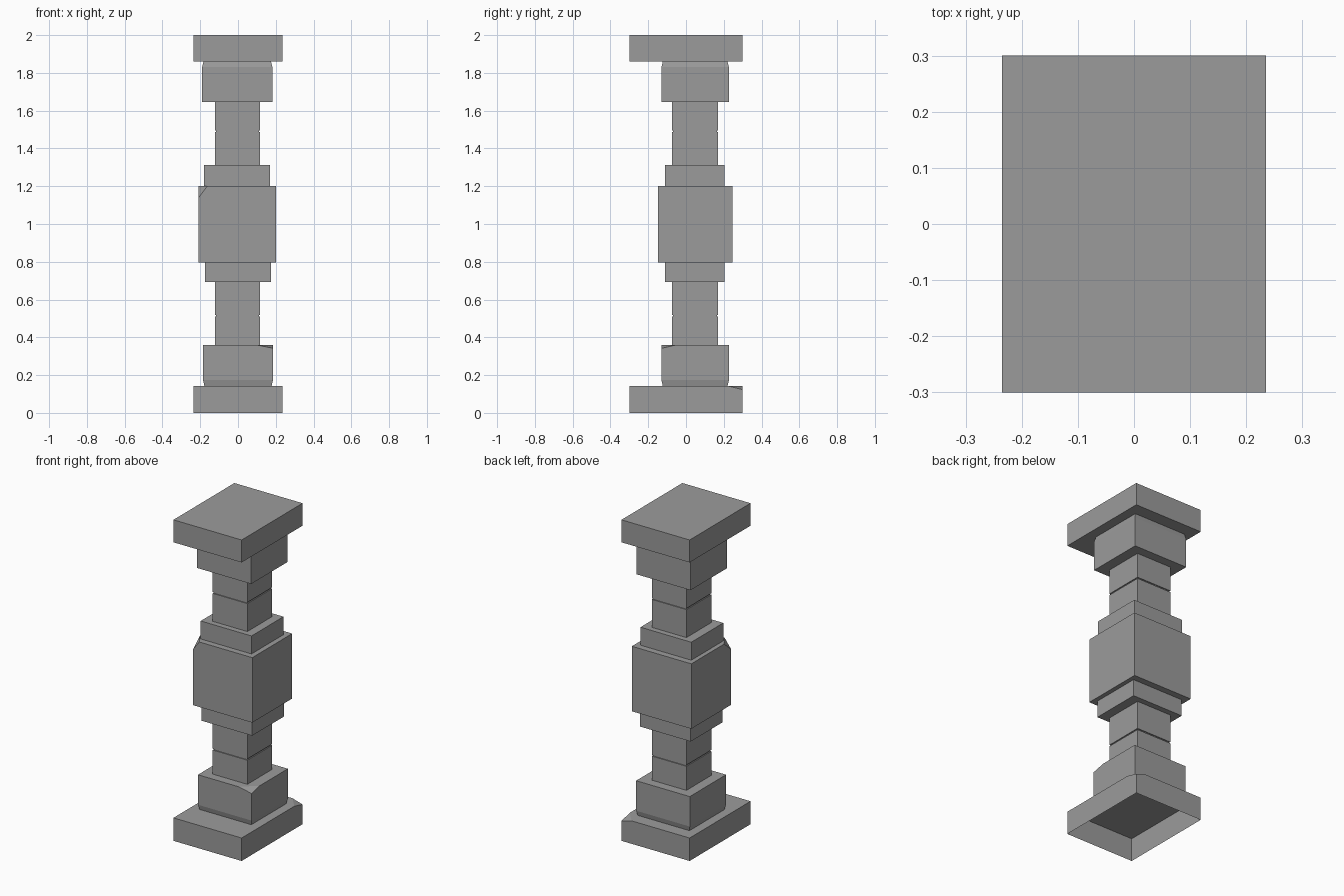
import bpy, bmesh
from mathutils import Vector

cube = bpy.data.objects.get("Cube")
if cube:
    bpy.data.objects.remove(cube, do_unlink=True)

stone = bpy.data.materials.new("grey stone")
stone.use_nodes = True
GREY = (0.33, 0.33, 0.33, 1)
stone.diffuse_color = GREY
stone.node_tree.nodes["Principled BSDF"].inputs["Base Color"].default_value = GREY


def block(name, x, y, z, chips=(), slope=None, hollow=False):
    """Block from (low, high) spans; chips are (side signs, cut lengths)."""
    low, high = (Vector(c) for c in zip(x, y, z))
    bm = bmesh.new()
    bmesh.ops.create_cube(bm, size=1)
    for v in bm.verts:
        v.co = Vector([high[i] if v.co[i] > 0 else low[i] for i in range(3)])
        # Slanted front
        if slope and v.co.y == low.y and v.co.z == slope[0]:
            v.co.y = slope[1]
    # Chipped corners and worn edges
    for signs, cuts in chips:
        corner = Vector([high[i] if signs[i] > 0 else low[i] for i in range(3)])
        corner.z -= signs[2] * cuts[2]
        normal = Vector([s / c if s else 0 for s, c in zip(signs, cuts)])
        cut = bmesh.ops.bisect_plane(bm, geom=bm.verts[:] + bm.edges[:] + bm.faces[:],
                                     plane_co=corner, plane_no=normal.normalized(),
                                     clear_outer=True)
        rim = [g for g in cut["geom_cut"] if isinstance(g, bmesh.types.BMEdge)]
        bmesh.ops.holes_fill(bm, edges=rim)
    bmesh.ops.recalc_face_normals(bm, faces=bm.faces[:])
    if hollow:
        under = [f for f in bm.faces if f.normal.z < -0.99]
        bmesh.ops.delete(bm, geom=under, context="FACES")
    mesh = bpy.data.meshes.new(name)
    bm.to_mesh(mesh)
    bm.free()
    mesh.materials.append(stone)
    bpy.context.collection.objects.link(bpy.data.objects.new(name, mesh))


def worn(side):
    """Slight wear around the top or bottom edges of a block."""
    wear = (0.007, 0.007, 0.03)
    return [((sx, sy, side), wear) for sx, sy in ((-1, 0), (1, 0), (0, 1), (0, -1))]


# Foot and capital slabs with slanted fronts
block("foot_slab", (-0.235, 0.235), (-0.3, 0.3), (0, 0.143),
      [((1, 1, 1), (0.07, 0.08, 0.02))], slope=(0.143, -0.205), hollow=True)
block("capital_slab", (-0.235, 0.235), (-0.3, 0.3), (1.86, 2), slope=(1.86, -0.205))

# Plinth and capital blocks
block("plinth_block", (-0.185, 0.185), (-0.13, 0.227), (0.143, 0.36),
      worn(-1) + [((1, -1, 1), (0.09, 0.08, 0.018))])
block("capital_block", (-0.19, 0.182), (-0.13, 0.227), (1.647, 1.86), worn(1))

# Shafts, each two stones with a narrow recessed joint
for name, bottom, joint, top in (("lower", 0.36, 0.514, 0.692), ("upper", 1.31, 1.49, 1.647)):
    x, y = (-0.122, 0.117), (-0.075, 0.17)
    block(name + "_shaft_bottom_stone", x, y, (bottom, joint - 0.004))
    block(name + "_shaft_top_stone", x, y, (joint + 0.004, top))
    block(name + "_shaft_joint", (x[0] + 0.006, x[1] - 0.006),
          (y[0] + 0.006, y[1] - 0.006), (joint - 0.004, joint + 0.004))

# Collars and central block
block("lower_collar", (-0.176, 0.175), (-0.11, 0.205), (0.692, 0.795))
block("upper_collar", (-0.18, 0.17), (-0.11, 0.205), (1.2, 1.312))
block("central_block", (-0.208, 0.202), (-0.148, 0.245), (0.795, 1.2),
      [((-1, -1, 1), (0.045, 0.07, 0.06))])
